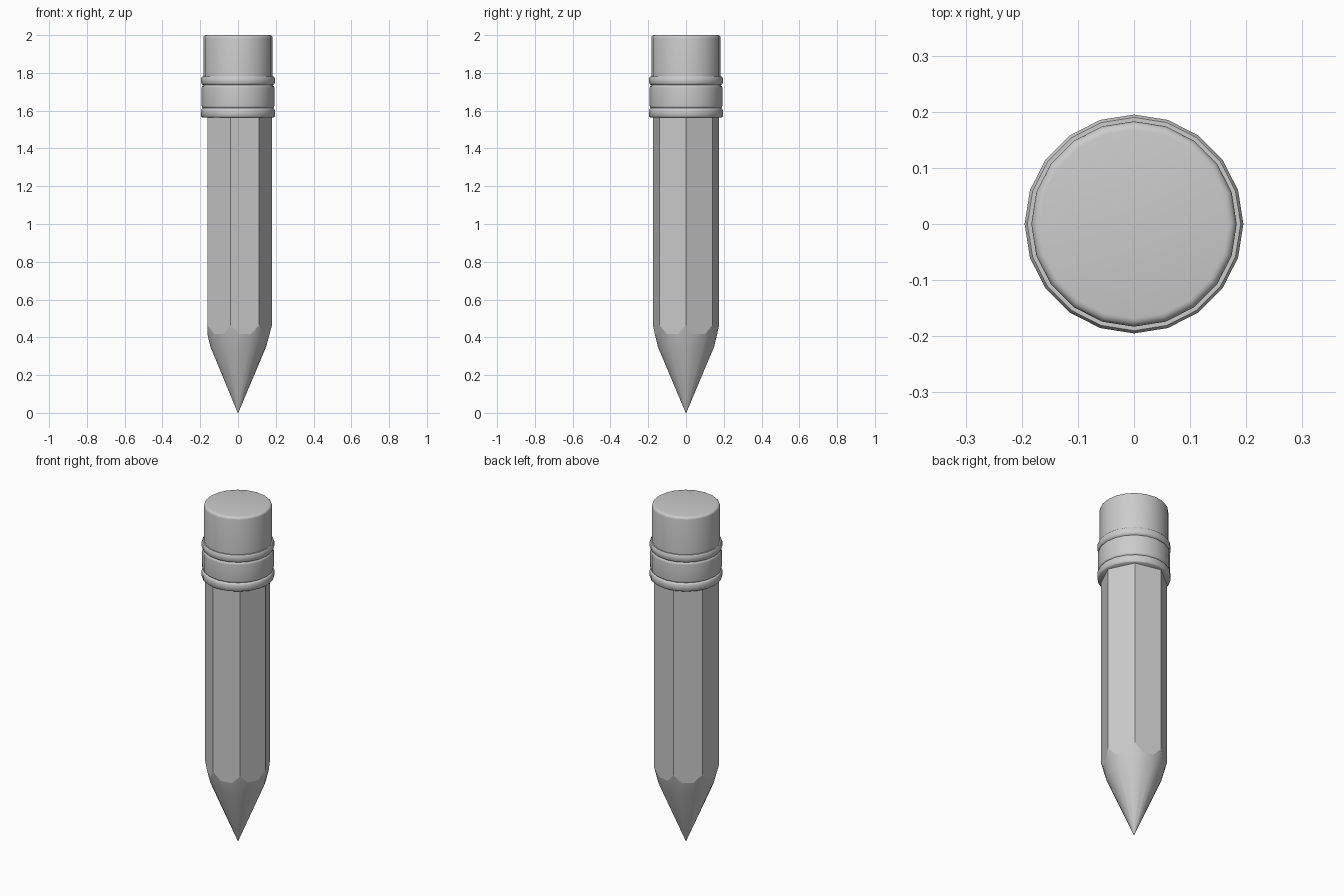
import bpy, bmesh
from math import sin, cos, pi, radians
from mathutils import Vector

cube = bpy.data.objects.get("Cube")
if cube:
    bpy.data.objects.remove(cube)

grey = bpy.data.materials.new("plain_grey")
grey.use_nodes = True
grey.diffuse_color = (0.6, 0.6, 0.6, 1)
grey.node_tree.nodes["Principled BSDF"].inputs["Base Color"].default_value = (0.6, 0.6, 0.6, 1)


def loft(name, rings, smooth_angle, cap_start=True, cap_end=True):
    """Skin a stack of equal-length rings of points, ordered bottom to top."""
    bm = bmesh.new()
    loops = [[bm.verts.new(p) for p in ring] for ring in rings]
    n = len(loops[0])
    for low, high in zip(loops, loops[1:]):
        for i in range(n):
            j = (i + 1) % n
            bm.faces.new((low[i], low[j], high[j], high[i]))
    if cap_start:
        bm.faces.new(loops[0][::-1])
    if cap_end:
        bm.faces.new(loops[-1])
    bmesh.ops.remove_doubles(bm, verts=bm.verts, dist=0.0001)
    bmesh.ops.recalc_face_normals(bm, faces=bm.faces)
    mesh = bpy.data.meshes.new(name)
    bm.to_mesh(mesh)
    bm.free()
    mesh.materials.append(grey)
    obj = bpy.data.objects.new(name, mesh)
    bpy.context.collection.objects.link(obj)
    bpy.ops.object.select_all(action="DESELECT")
    obj.select_set(True)
    bpy.context.view_layer.objects.active = obj
    bpy.ops.object.shade_smooth_by_angle(angle=radians(smooth_angle))
    return obj


def circle(radius, z, sides=20):
    return [Vector((radius * cos(2 * pi * i / sides), radius * sin(2 * pi * i / sides), z))
            for i in range(sides)]


def barrel_ring(z_corner, z_face):
    """Seven-sided outline, each side split so its middle can dip."""
    corners = circle(0.18, 0, 7)
    ring = []
    for i, a in enumerate(corners):
        b = corners[(i + 1) % 7]
        for t, z in ((0, z_corner), (0.29, z_face), (0.71, z_face)):
            p = a.lerp(b, t)
            ring.append(Vector((p.x, p.y, z)))
    return ring


# Seven-sided barrel with a scalloped lower edge
scallop = barrel_ring(0.465, 0.418)
loft("barrel", [scallop, barrel_ring(1.6, 1.6)], 20, cap_start=False)

# Sharpened cone meeting the scallops
shoulder = [Vector((p.x, p.y, 0)).normalized() * 0.149 + Vector((0, 0, 0.35)) for p in scallop]
tip = [p * 0.01 for p in shoulder]
for p in tip:
    p.z = 0
loft("sharpened_tip", [tip, shoulder, scallop], 40, cap_end=False)

# Ferrule with two raised bands and grooves
ferrule = [(0.190, 1.565), (0.195, 1.570), (0.195, 1.604), (0.191, 1.610),
           (0.185, 1.614), (0.191, 1.619), (0.192, 1.625), (0.192, 1.722),
           (0.191, 1.730), (0.185, 1.735), (0.191, 1.740), (0.195, 1.746),
           (0.195, 1.773), (0.190, 1.780)]
loft("ferrule", [circle(r, z) for r, z in ferrule], 50)

# Eraser with a rounded top edge
bevel = 0.015
eraser = [circle(0.183, 1.75)]
for k in range(5):
    a = k * pi / 8
    eraser.append(circle(0.183 - bevel + bevel * cos(a), 2 - bevel + bevel * sin(a)))
loft("eraser", eraser, 40)
